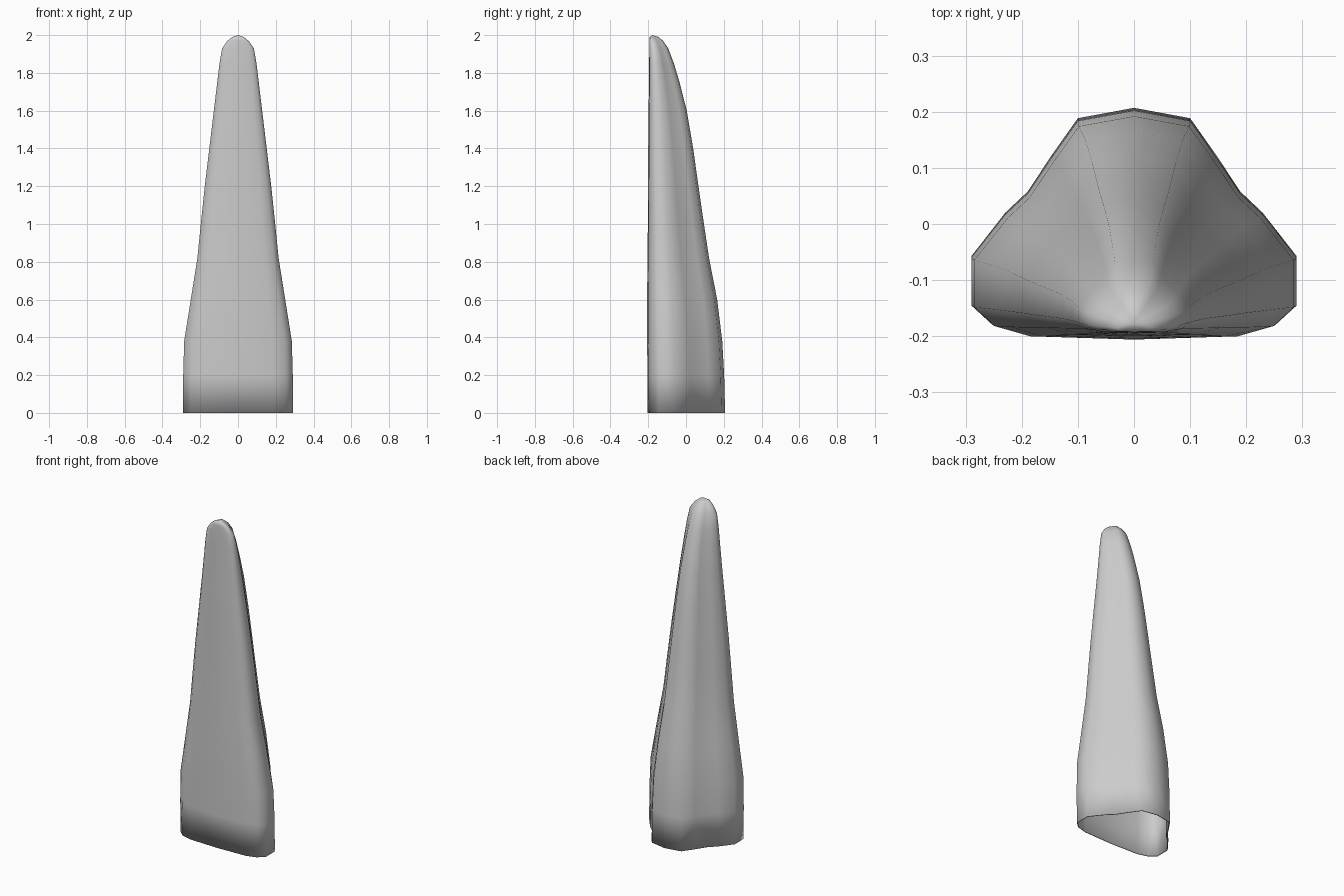
import bpy, bmesh, math

cube = bpy.data.objects.get("Cube")
if cube:
    bpy.data.objects.remove(cube)

grey = bpy.data.materials.new("light grey")
grey.use_nodes = True
colour = (0.6, 0.6, 0.6, 1)
grey.diffuse_color = colour
bsdf = next(n for n in grey.node_tree.nodes if n.type == 'BSDF_PRINCIPLED')
bsdf.inputs["Base Color"].default_value = colour

# Half cross-section, back centre to front centre:
# x as a share of the half width, y as a share of the depth (0 front, 1 back)
HALF = [(0, 1), (0.345, 0.955), (0.50, 0.80), (0.655, 0.635), (0.79, 0.545),
        (1, 0.355), (1, 0.145), (0.87, 0.06), (0.65, 0.015), (0, 0)]
SECTION = HALF + [(-x, y) for x, y in HALF[-2:0:-1]]

# Rings up the body: height, half width, front y, back y
RINGS = [(0.0, 0.290, -0.203, 0.207), (0.2, 0.290, -0.204, 0.202),
         (0.38, 0.285, -0.206, 0.192), (0.6, 0.250, -0.206, 0.165),
         (0.82, 0.215, -0.204, 0.122), (1.0, 0.197, -0.202, 0.095),
         (1.2, 0.176, -0.201, 0.066), (1.4, 0.152, -0.200, 0.038),
         (1.6, 0.128, -0.198, 0.004), (1.75, 0.110, -0.196, -0.034),
         (1.85, 0.098, -0.195, -0.064), (1.93, 0.084, -0.194, -0.094),
         (1.97, 0.056, -0.193, -0.122), (1.99, 0.030, -0.192, -0.145)]

# Lofted shell, open at the bottom and closed at the rounded tip
bm = bmesh.new()
loops = [[bm.verts.new((x * w, f + y * (b - f), z)) for x, y in SECTION]
         for z, w, f, b in RINGS]
n = len(SECTION)
for low, high in zip(loops, loops[1:]):
    for i in range(n):
        j = (i + 1) % n
        bm.faces.new((low[i], low[j], high[j], high[i]))
tip = bm.verts.new((0, -0.177, 2.0))
for i in range(n):
    bm.faces.new((loops[-1][i], loops[-1][(i + 1) % n], tip))
bmesh.ops.recalc_face_normals(bm, faces=bm.faces)
if sum(f.normal.dot(f.calc_center_median() - tip.co.lerp(loops[0][0].co, 0.5))
       for f in bm.faces) < 0:
    bmesh.ops.reverse_faces(bm, faces=bm.faces)

mesh = bpy.data.meshes.new("tapered_shell")
bm.to_mesh(mesh)
bm.free()
mesh.materials.append(grey)
shell = bpy.data.objects.new("tapered_shell", mesh)
bpy.context.collection.objects.link(shell)

# Smooth sides
bpy.ops.object.select_all(action='DESELECT')
shell.select_set(True)
bpy.context.view_layer.objects.active = shell
bpy.ops.object.shade_smooth_by_angle(angle=math.radians(60))

# Thin wall
wall = shell.modifiers.new("wall", 'SOLIDIFY')
wall.thickness = 0.006
wall.offset = -1
